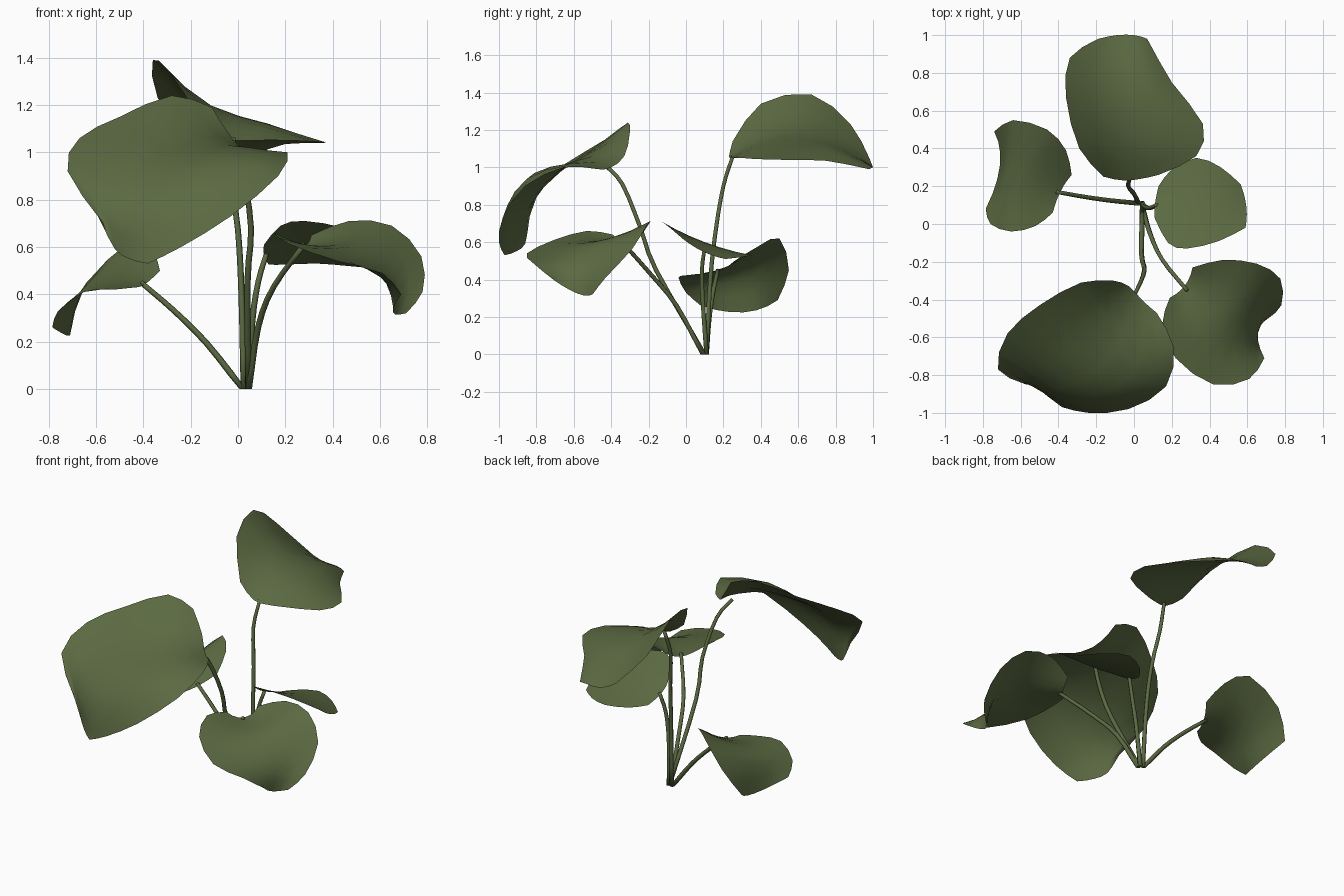
import bpy, bmesh
from mathutils import Vector

green = bpy.data.materials.new("leaf green")
green.diffuse_color = (0.105, 0.143, 0.054, 1)


def spline(pts, steps, bend=0):
    """Catmull-Rom curve through the points; bend=1 keeps the curvature at the ends."""
    a, b, c = pts[:3]
    z, y, x = pts[-1:-4:-1]
    first = 2 * a - b + bend * (a - 2 * b + c)
    last = 2 * z - y + bend * (z - 2 * y + x)
    p = [first] + pts + [last]
    out = []
    for i in range(1, len(p) - 2):
        a, b, c, d = p[i - 1:i + 3]
        for s in range(steps):
            t = s / steps
            out.append(0.5 * (2 * b + (c - a) * t + (2 * a - 5 * b + 4 * c - d) * t * t
                              + (3 * b - a - 3 * c + d) * t ** 3))
    return out + [pts[-1]]


def finish(name, bm):
    me = bpy.data.meshes.new(name)
    for f in bm.faces:
        f.smooth = True
    bm.to_mesh(me)
    bm.free()
    me.materials.append(green)
    bpy.context.collection.objects.link(bpy.data.objects.new(name, me))


def leaf(name, rows):
    """Loft a blade through cross-sections running from one edge to the other."""
    n = len(rows[0])
    cols = [spline([Vector(r[k]) for r in rows], 2) for k in range(n)]
    bm = bmesh.new()
    grid = [[bm.verts.new(v) for v in spline(list(line), 3 if n == 3 else 2, 1)] for line in zip(*cols)]
    for r, s in zip(grid, grid[1:]):
        for j in range(len(r) - 1):
            bm.faces.new((r[j], r[j + 1], s[j + 1], s[j]))
    bm.normal_update()
    if sum(f.normal.z * f.calc_area() for f in bm.faces) < 0:
        bmesh.ops.reverse_faces(bm, faces=bm.faces[:])
    finish(name, bm)


def stem(name, pts):
    """Tapered six-sided tube along a curve."""
    path = spline([Vector(p) for p in pts], 3)
    bm = bmesh.new()
    rings = []
    n = len(path) - 1
    for i, p in enumerate(path):
        d = path[min(i + 1, n)] - path[max(i - 1, 0)]
        q = Vector((0, 0, 1)).rotation_difference(d)
        if i == 0:
            q.identity()
        r = 0.014 - 0.003 * i / n
        circle = [(1, 0), (.5, .87), (-.5, .87), (-1, 0), (-.5, -.87), (.5, -.87)]
        rings.append([bm.verts.new(p + q @ Vector((x * r, y * r, 0))) for x, y in circle])
    for a, b in zip(rings, rings[1:]):
        for k in range(6):
            bm.faces.new((a[k], a[(k + 1) % 6], b[(k + 1) % 6], b[k]))
    bm.faces.new(rings[0][::-1])
    bm.faces.new(rings[-1])
    finish(name, bm)


# Tall back leaf
leaf("back_leaf", [
    ((-.16, .25, 1.14), (-.05, .23, 1.06), (.04, .24, 1.05), (.13, .26, 1.055)),
    ((-.29, .40, 1.34), (-.10, .41, 1.17), (.10, .38, 1.11), (.33, .36, 1.045)),
    ((-.36, .67, 1.39), (-.12, .62, 1.20), (.13, .56, 1.12), (.365, .53, 1.04)),
    ((-.34, .88, 1.23), (-.13, .83, 1.12), (.06, .79, 1.10), (.20, .75, 1.035)),
    ((-.19, .98, 1.05), (-.09, 1.0, 1.0), (0, 1.0, 1.0), (.07, .98, .99))])
stem("back_stem", [(.025, .11, 0), (.015, .13, .4), (0, .16, .67), (-.03, .2, .9), (-.02, .25, 1.06)])

# Large front left leaf, with a shallow valley between its two lobes
leaf("front_left_leaf", [
    ((-.11, -.30, 1.19), (-.025, -.33, 1.06), (.04, -.40, 1.0), (.12, -.47, .99)),
    ((-.28, -.31, 1.24), (-.14, -.50, 1.06), (.05, -.62, 1.02), (.21, -.65, 1.0)),
    ((-.50, -.43, 1.15), (-.30, -.65, 1.0), (-.02, -.81, .97), (.17, -.86, .90)),
    ((-.67, -.58, 1.06), (-.44, -.76, .91), (-.21, -.91, .85), (-.03, -.98, .73)),
    ((-.72, -.77, .92), (-.54, -.85, .77), (-.38, -.94, .70), (-.24, -1.0, .60)),
    ((-.57, -.85, .70), (-.52, -.86, .59), (-.46, -.91, .55), (-.38, -.97, .53))])
stem("front_left_stem", [(.045, .1, 0), (.04, -.16, .45), (.055, -.245, .68), (.02, -.34, .91), (-.03, -.43, 1.01)])

# Front right leaf
leaf("front_right_leaf", [
    ((.31, -.23, .65), (.27, -.325, .60), (.19, -.39, .64)),
    ((.47, -.19, .71), (.36, -.42, .605), (.15, -.53, .66)),
    ((.65, -.21, .69), (.47, -.50, .60), (.22, -.71, .61)),
    ((.775, -.29, .56), (.58, -.53, .54), (.42, -.85, .54)),
    ((.78, -.43, .41), (.65, -.55, .43), (.61, -.82, .49)),
    ((.71, -.50, .32), (.655, -.58, .325), (.69, -.71, .40))])
stem("front_right_stem", [(.045, .09, 0), (.085, -.05, .26), (.15, -.19, .43), (.28, -.35, .61)])

# Small right leaf
leaf("right_leaf", [
    ((.13, .20, .525), (.11, .10, .565), (.11, .03, .61)),
    ((.20, .29, .525), (.22, .10, .59), (.18, -.10, .69)),
    ((.33, .35, .53), (.35, .10, .60), (.28, -.13, .71)),
    ((.46, .30, .52), (.48, .10, .585), (.45, -.09, .68)),
    ((.565, .21, .51), (.595, .09, .55), (.59, -.02, .62))])
stem("right_stem", [(.045, .11, 0), (.06, .09, .28), (.085, .085, .45), (.12, .1, .57)])

# Low left leaf
leaf("left_leaf", [
    ((-.33, .26, .50), (-.39, .17, .445), (-.43, .06, .43)),
    ((-.36, .39, .58), (-.50, .22, .47), (-.52, -.01, .42)),
    ((-.46, .50, .62), (-.60, .25, .46), (-.65, -.04, .41)),
    ((-.64, .55, .45), (-.68, .26, .39), (-.76, 0, .33)),
    ((-.74, .49, .29), (-.71, .31, .225), (-.785, .08, .26))])
stem("left_stem", [(.02, .11, 0), (-.13, .125, .19), (-.27, .145, .33), (-.41, .17, .45)])
